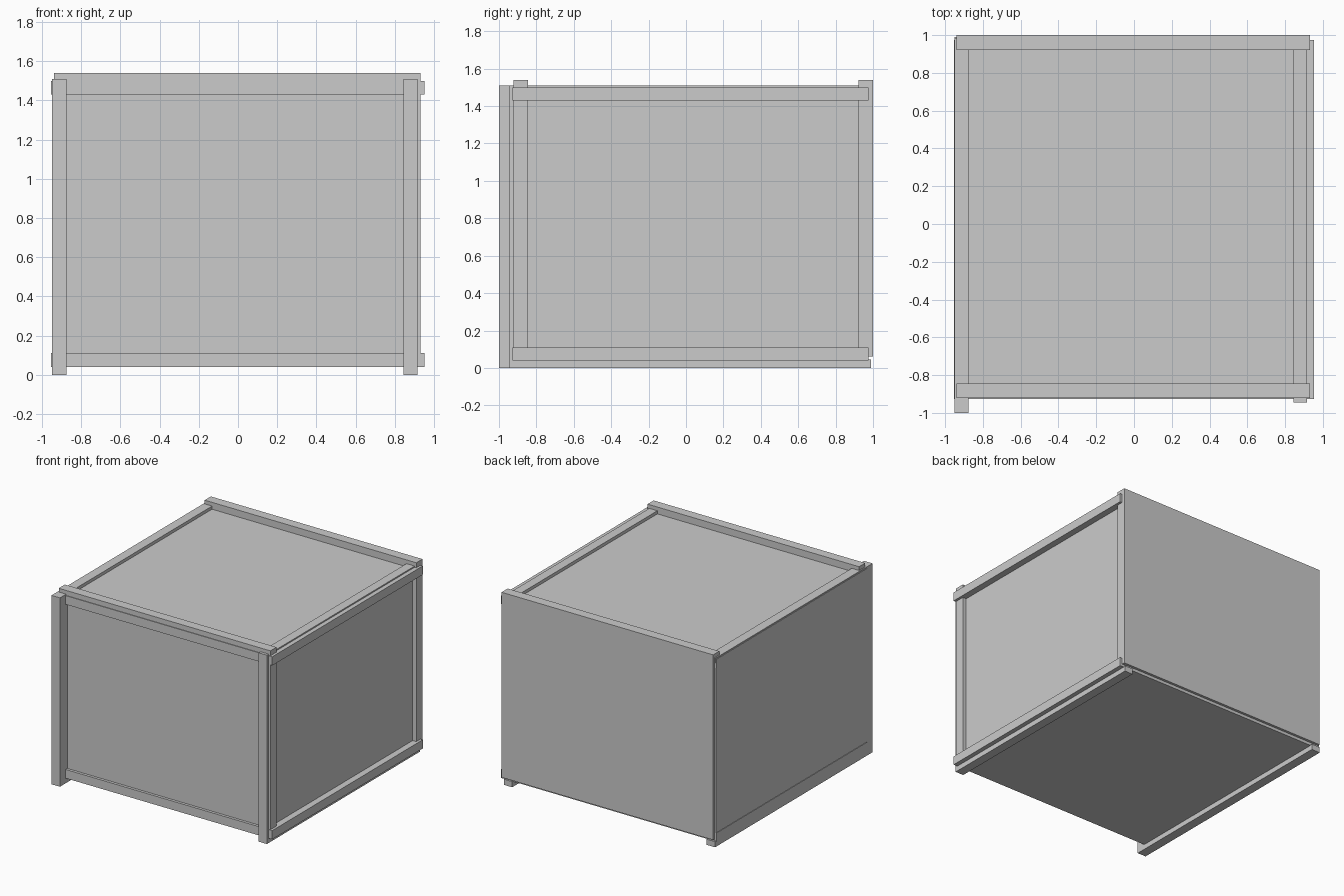
import bpy

if "Cube" in bpy.data.objects:
    bpy.data.objects.remove(bpy.data.objects["Cube"])


def box(name, x, y, z):
    """Box from (min, max) ranges on each axis."""
    bpy.ops.mesh.primitive_cube_add(size=1)
    ob = bpy.context.object
    ob.name = name
    ob.location = [(r[0] + r[1]) / 2 for r in (x, y, z)]
    ob.scale = [r[1] - r[0] for r in (x, y, z)]
    bpy.ops.object.transform_apply(location=True, rotation=False, scale=True)
    return ob


# Six crate panels: front, right and top are recessed, back and left are flush
box("front_panel", (-0.93, 0.90), (-0.905, -0.885), (0.04, 1.48))
box("right_panel", (0.88, 0.90), (-0.90, 0.97), (0.04, 1.48))
box("top_panel", (-0.93, 0.90), (-0.90, 0.97), (1.46, 1.485))
box("bottom_panel", (-0.94, 0.925), (-0.915, 0.97), (0.04, 0.055))
box("back_panel", (-0.94, 0.93), (0.98, 1.0), (0.06, 1.51))
box("left_panel", (-0.95, -0.93), (-0.925, 0.98), (0.10, 1.50))

# Horizontal rails round all four sides, bottom and top
for level, z in (("bottom", (0.04, 0.11)), ("top", (1.43, 1.50))):
    box(f"{level}_front_rail", (-0.95, 0.95), (-0.927, -0.89), z)
    box(f"{level}_back_rail", (-0.95, 0.95), (0.94, 0.975), z)
    box(f"{level}_right_rail", (0.90, 0.952), (-0.927, 0.975), z)
    box(f"{level}_left_rail", (-0.954, -0.92), (-0.927, 0.975), z)

# Front posts with the skid and top batten that continue each one lengthways
for side, x, front in (("left", (-0.95, -0.875), -1.0),
                       ("right", (0.845, 0.917), -0.945)):
    box(f"{side}_front_post", x, (front, -0.90), (0.0, 1.51))
    box(f"{side}_skid", x, (-0.93, 0.99), (0.0, 0.045))
    box(f"{side}_top_batten", x, (-0.93, 0.985), (1.47, 1.51))

# Upright battens on the right side, joined to battens across the top
for end, y in (("front", (-0.922, -0.845)), ("back", (0.922, 1.0))):
    box(f"{end}_side_batten", (0.89, 0.932), y, (0.06, 1.51))
    box(f"{end}_cross_batten", (-0.94, 0.932), y, (1.485, 1.54))
